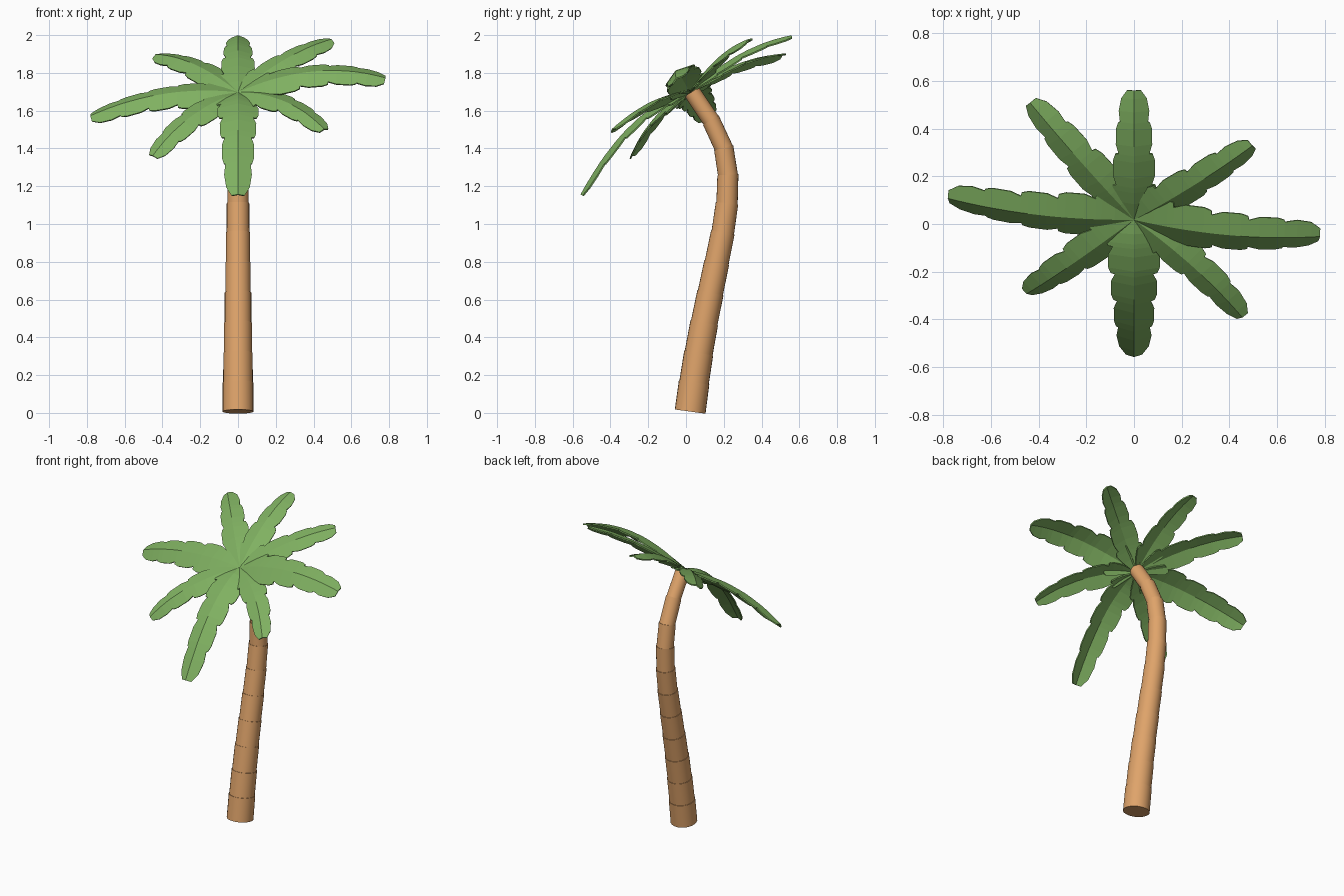
import bpy, bmesh, math
from mathutils import Vector

if "Cube" in bpy.data.objects:
    bpy.data.objects.remove(bpy.data.objects["Cube"])


def material(name, rgb):
    m = bpy.data.materials.new(name)
    m.diffuse_color = (*rgb, 1)
    m.use_nodes = True
    m.node_tree.nodes["Principled BSDF"].inputs["Base Color"].default_value = m.diffuse_color
    return m


BARK = material("tan bark", (0.74, 0.37, 0.145))
LEAF = material("leaf green", (0.215, 0.44, 0.12))


def finish(bm, name, mat):
    bmesh.ops.recalc_face_normals(bm, faces=bm.faces)
    me = bpy.data.meshes.new(name)
    bm.to_mesh(me)
    bm.free()
    me.materials.append(mat)
    ob = bpy.data.objects.new(name, me)
    bpy.context.collection.objects.link(ob)
    return ob


def spline(pts, t):
    """Catmull-Rom point at t in 0..1"""
    ext = [2 * pts[0] - pts[1]] + pts + [2 * pts[-1] - pts[-2]]
    f = t * (len(pts) - 1)
    i = min(int(f), len(pts) - 2)
    f -= i
    a, b, c, d = ext[i:i + 4]
    return 0.5 * (2 * b + (c - a) * f + (2 * a - 5 * b + 4 * c - d) * f ** 2
                  + (3 * b - a - 3 * c + d) * f ** 3)


# Trunk: bent stack of tapered segments with a tiny ledge at each joint
PATH = [Vector((0, y, z)) for y, z in (
    (.022, .007), (.056, .25), (.101, .50), (.153, .75), (.202, 1.0),
    (.223, 1.24), (.178, 1.465), (.03, 1.70))]
SEGS, SIDES = 11, 24
bm = bmesh.new()
rings = []


def trunk_ring(t, r):
    p = spline(PATH, t)
    tan = (spline(PATH, min(t + .01, 1)) - spline(PATH, max(t - .01, 0))).normalized()
    v = tan.cross(Vector((1, 0, 0)))
    return [bm.verts.new(p + r * (math.cos(a) * Vector((1, 0, 0)) + math.sin(a) * v))
            for a in (2 * math.pi * k / SIDES for k in range(SIDES))]


for i in range(SEGS):
    radius = lambda k: .083 - .040 * k / SEGS
    rings.append(trunk_ring(i / SEGS, radius(i) - .001))
    rings.append(trunk_ring((i + 1) / SEGS, radius(i + 1) + .002))
for a, b in zip(rings, rings[1:]):
    for k in range(SIDES):
        j = (k + 1) % SIDES
        bm.faces.new((a[k], a[j], b[j], b[k]))
bm.faces.new(rings[0])
bm.faces.new(rings[-1])
trunk = finish(bm, "trunk", BARK)
bpy.context.view_layer.objects.active = trunk
trunk.select_set(True)
bpy.ops.object.shade_smooth_by_angle(angle=math.radians(30))

# Fronds: ridge-folded leaves with notched edges, arched from the crown
CROWN = Vector((0, .02, 1.695))
UP = Vector((0, -.6, .8))


def frond(name, mid, tip, width, teeth=5):
    mid, tip = Vector(mid), Vector(tip)
    ctrl = 2 * mid - (CROWN + tip) / 2
    # outline: (position along the leaf, half width)
    outline = [(0, .008)]
    for i in range(teeth):
        shape = [(.01, .78), (.3, .97), (.8, 1.03), (.99, .95)]
        if i == 0:
            shape = [(.5, .65), (.85, 1), (.99, .95)]
        if i == teeth - 1:
            shape = [(.01, .84), (.35, .98), (.75, .88), (1, .5)]
        for f, s in shape:
            u = (i + f) / teeth
            outline.append((u, s * width * (1.26 - .6 * u)))
    bm = bmesh.new()
    rows = []
    for u, w in outline:
        p = CROWN * (1 - u) ** 2 + ctrl * 2 * u * (1 - u) + tip * u * u
        tan = ((ctrl - CROWN) * (1 - u) + (tip - ctrl) * u).normalized()
        side = tan.cross(UP).normalized()
        drop = side.cross(tan) * w * (.26 + .10 * u)
        rows.append([bm.verts.new(q) for q in (p - side * w - drop, p, p + side * w - drop)])
    for a, b in zip(rows, rows[1:]):
        for k in (0, 1):
            bm.faces.new((a[k], a[k + 1], b[k + 1], b[k]))
    ob = finish(bm, name, LEAF)
    mod = ob.modifiers.new("thickness", 'SOLIDIFY')
    mod.thickness = .008
    mod.offset = 0


frond("front_frond", (0, -.28, 1.53), (0, -.555, 1.155), .10)
frond("back_frond", (0, .285, 1.895), (0, .56, 1.995), .085, 4)
frond("right_frond", (.4, -.045, 1.805), (.78, -.05, 1.77), .098)
frond("left_frond", (-.4, .04, 1.685), (-.78, .11, 1.57), .098)
frond("back_right_frond", (.26, .17, 1.875), (.495, .33, 1.975), .08, 4)
frond("front_right_frond", (.25, -.18, 1.645), (.455, -.39, 1.50), .08, 4)
frond("back_left_frond", (-.225, .265, 1.84), (-.435, .51, 1.895), .085, 4)
frond("front_left_frond", (-.25, -.16, 1.565), (-.45, -.29, 1.36), .08, 4)
